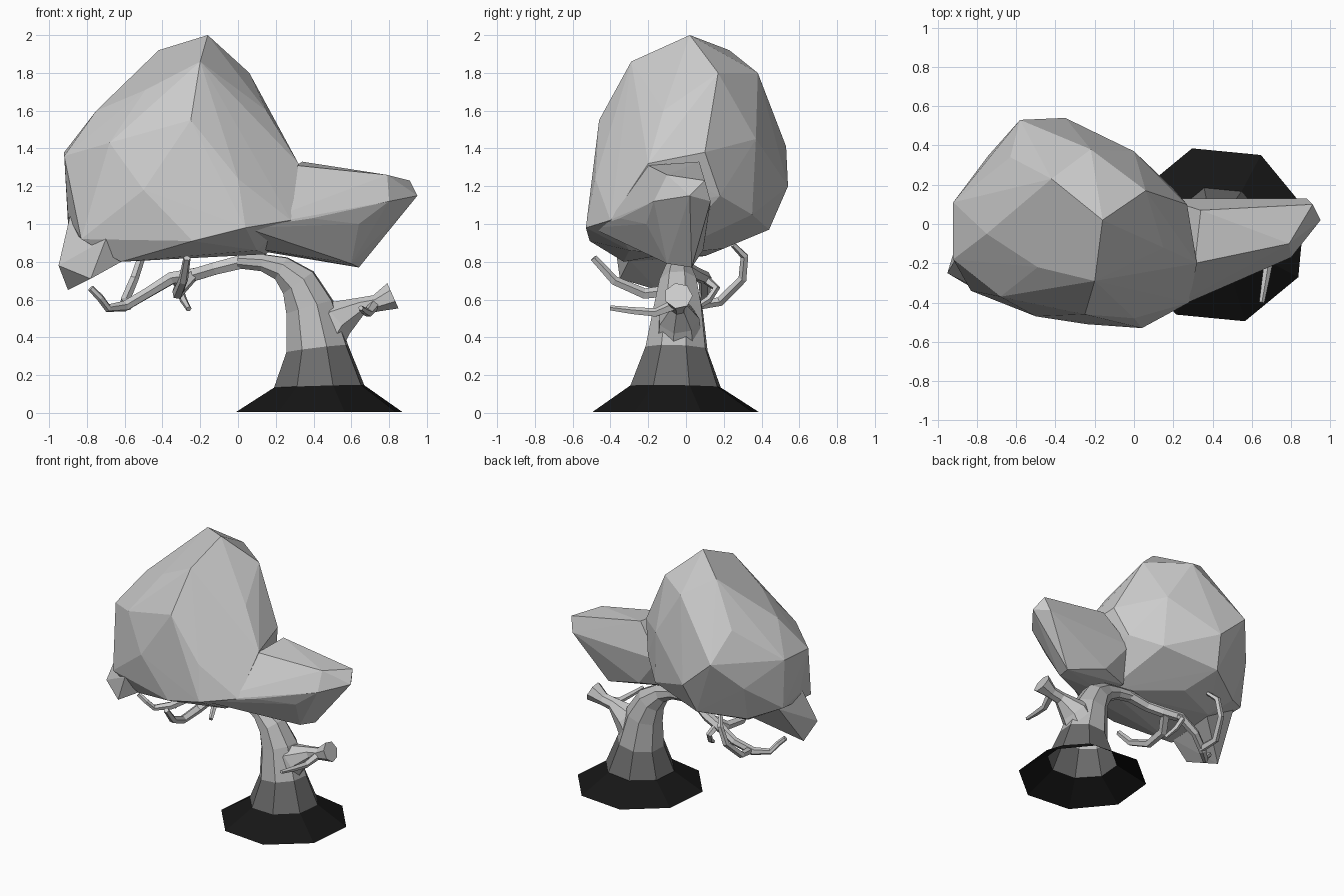
import bpy, bmesh, math
from mathutils import Vector

if "Cube" in bpy.data.objects:
    bpy.data.objects.remove(bpy.data.objects["Cube"])


def new_object(name, bm):
    bmesh.ops.recalc_face_normals(bm, faces=bm.faces)
    mesh = bpy.data.meshes.new(name)
    bm.to_mesh(mesh)
    bm.free()
    obj = bpy.data.objects.new(name, mesh)
    bpy.context.scene.collection.objects.link(obj)
    return obj


def hull(name, points):
    """Faceted convex lump around a few points."""
    bm = bmesh.new()
    for p in points:
        bm.verts.new(p)
    res = bmesh.ops.convex_hull(bm, input=bm.verts)
    loose = {g for g in res["geom_interior"] + res["geom_unused"]
             if isinstance(g, bmesh.types.BMVert)}
    bmesh.ops.delete(bm, geom=list(loose), context='VERTS')
    return new_object(name, bm)


def tube(name, path, sides=5, phase=0.0, cap_start=True):
    """Tapered faceted tube; path holds (x, y, z, radius)."""
    bm = bmesh.new()
    pts = [Vector(p[:3]) for p in path]
    rings, u = [], Vector((0, 1, 0))
    for i, p in enumerate(pts):
        t = (pts[min(i + 1, len(pts) - 1)] - pts[max(i - 1, 0)]).normalized()
        if abs(u.dot(t)) > 0.95:
            u = Vector((1, 0, 0))
        u = (u - t * u.dot(t)).normalized()
        v = t.cross(u)
        angles = [phase + math.tau * k / sides for k in range(sides)]
        rings.append([bm.verts.new(p + path[i][3] * (u * math.cos(a) + v * math.sin(a)))
                      for a in angles])
    for a, b in zip(rings, rings[1:]):
        for k in range(sides):
            n = (k + 1) % sides
            bm.faces.new((a[k], a[n], b[n], b[k]))
    if cap_start:
        bm.faces.new(rings[0])
    bm.faces.new(rings[-1])
    return new_object(name, bm)


# Foliage: main dome, right-hand tail and drooping left corner
foliage = hull("foliage", [
    (-.16, .02, 2.0), (-.42, .23, 1.92), (-.22, .38, 1.8), (-.2, -.29, 1.86),
    (.06, .17, 1.8), (.15, -.12, 1.6), (-.49, -.22, 1.71), (-.75, -.05, 1.6),
    (-.63, .34, 1.62), (-.92, .11, 1.38), (-.92, -.18, 1.36), (-.25, -.46, 1.55),
    (0, -.48, 1.24), (-.5, -.47, 1.18), (-.68, -.37, 1.43), (.04, -.53, .98),
    (-.24, -.51, .91), (-.83, -.34, .92), (-.62, -.33, .8), (-.9, -.1, 1.04),
    (-.9, .1, 1.0), (-.74, .35, 1.2), (-.58, .53, 1.41), (-.35, .54, 1.2),
    (-.4, .44, .97), (-.7, .25, .92), (0, .37, 1.45), (.02, .35, 1.05),
    (.2, .18, 1.15), (.27, .1, 1.38), (.32, -.2, 1.32), (.28, -.4, 1.02),
    (-.3, .2, .87), (.15, -.1, .84), (-.6, .1, .83), (.1, -.3, .86)])
tail = hull("foliage_tail", [
    (.04, -.5, .98), (.39, -.35, 1.03), (.64, -.21, 1.0), (.8, -.17, 1.12),
    (.95, .02, 1.15), (.91, .1, 1.23), (.88, .13, 1.12), (.79, -.1, 1.26),
    (.57, -.02, 1.28), (.34, .07, 1.33), (.31, -.2, 1.31), (.64, .03, .77),
    (.6, -.1, .79), (.4, .12, 1.05), (.1, 0, .86), (.15, .13, 1.1),
    (.1, -.2, .87), (.34, .09, .86)])
corner = hull("foliage_corner", [
    (-.9, -.15, .65), (-.95, -.25, .78), (-.78, -.35, .71), (-.89, -.15, 1.04),
    (-.7, -.38, .92), (-.6, .08, .85), (-.85, .08, .97), (-.6, -.3, .81)])

# Merge the lumps into one skin
for lump in (tail, corner):
    mod = foliage.modifiers.new("join", 'BOOLEAN')
    mod.operation, mod.solver, mod.object = 'UNION', 'EXACT', lump
merged = bpy.data.meshes.new_from_object(
    foliage.evaluated_get(bpy.context.evaluated_depsgraph_get()))
foliage.modifiers.clear()
foliage.data = merged
for lump in (tail, corner):
    bpy.data.objects.remove(lump)

# Trunk with flared, open octagonal foot, leaning left at the top
trunk = tube("trunk", [
    (.43, -.055, .005, .46), (.43, -.055, .14, .25), (.42, -.05, .34, .172),
    (.38, -.04, .56, .135), (.32, -.04, .69, .105), (.23, -.04, .765, .07),
    (.13, -.03, .795, .048), (0, -.02, .805, .042)],
    sides=8, phase=math.radians(17), cap_start=False)

# Dark foot fading into the grey bark
for i, (label, shade) in enumerate((("bark", .5), ("bark_fade", .15), ("bark_dark", .008))):
    mat = bpy.data.materials.new(label)
    mat.diffuse_color = (shade, shade, shade, 1)
    mat.use_nodes = True
    mat.node_tree.nodes["Principled BSDF"].inputs["Base Color"].default_value = mat.diffuse_color
    trunk.data.materials.append(mat)
for f in trunk.data.polygons:
    f.material_index = 2 if f.center.z < .12 else 1 if f.center.z < .28 else 0

# Branches and twigs
tube("left_branch", [
    (.04, -.02, .805, .042), (-.12, .0, .765, .038), (-.22, .05, .735, .038),
    (-.35, .1, .715, .036), (-.48, .1, .635, .03), (-.6, .04, .565, .03),
    (-.69, -.04, .555, .022), (-.73, -.08, .61, .02), (-.78, -.1, .66, .018)], sides=6)
tube("back_twig", [
    (-.58, .05, .57, .028), (-.6, .18, .59, .026), (-.55, .3, .71, .024),
    (-.51, .31, .83, .022), (-.47, .25, .89, .015)])
tube("front_twig", [
    (-.24, .06, .73, .034), (-.31, -.05, .65, .034), (-.32, -.22, .63, .03),
    (-.29, -.38, .7, .026), (-.27, -.49, .82, .02)])
tube("inner_twig", [
    (-.33, .1, .71, .026), (-.31, .16, .66, .022), (-.29, .12, .6, .02), (-.26, .04, .55, .015)])
tube("right_stump", [
    (.42, -.04, .36, .13), (.52, -.04, .5, .11), (.65, -.04, .565, .048),
    (.73, -.04, .58, .046), (.82, -.04, .62, .075)], sides=7)
tube("stump_twig", [
    (.72, -.06, .57, .03), (.69, -.16, .53, .024), (.67, -.28, .54, .02), (.65, -.4, .555, .014)])
